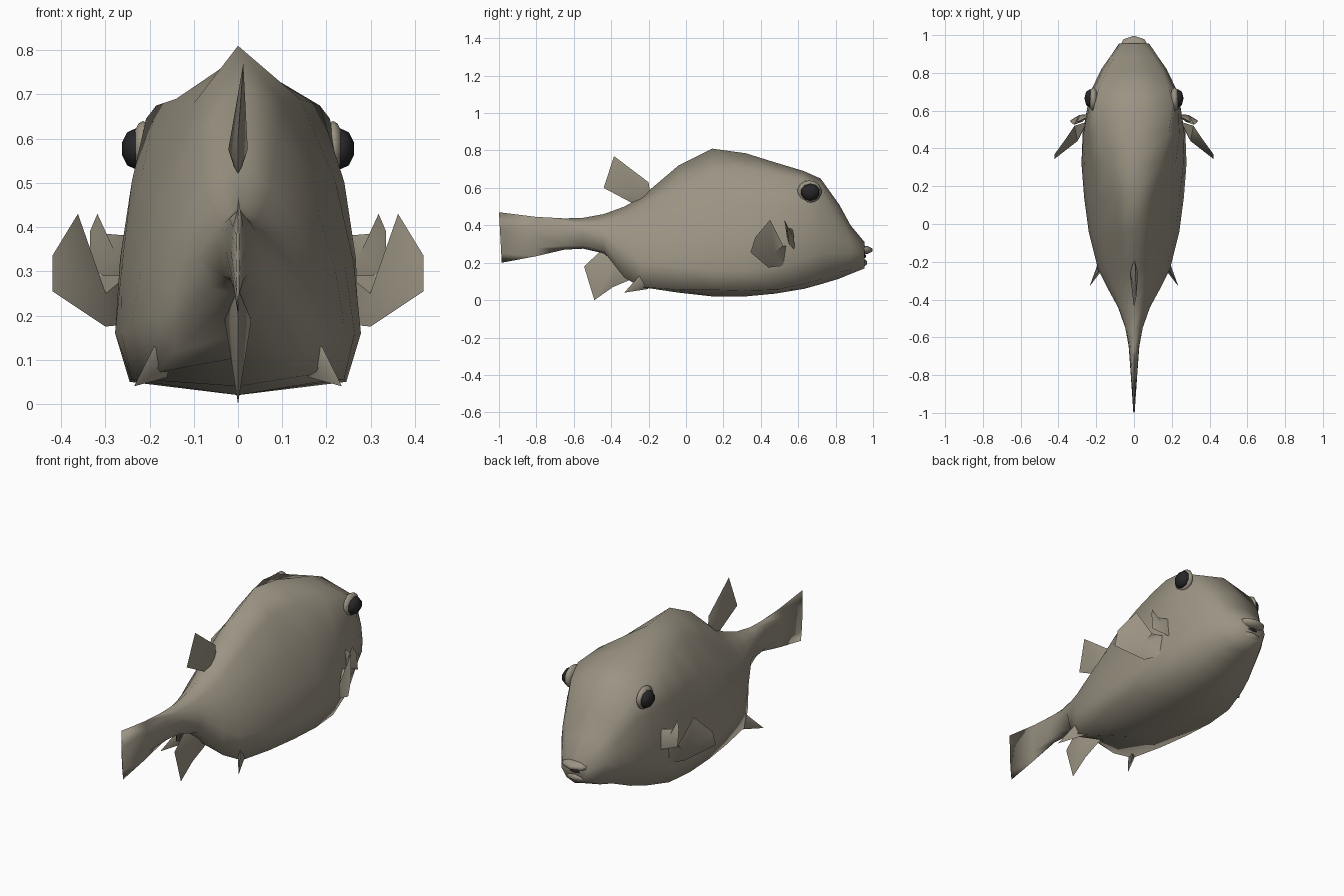
import bpy, bmesh
from mathutils import Vector

if "Cube" in bpy.data.objects:
    bpy.data.objects.remove(bpy.data.objects["Cube"])


def material(name, rgb):
    m = bpy.data.materials.new(name)
    m.diffuse_color = (*rgb, 1)
    m.use_nodes = True
    m.node_tree.nodes["Principled BSDF"].inputs["Base Color"].default_value = m.diffuse_color
    return m


SKIN = material("tan skin", (0.33, 0.295, 0.23))
DARK = material("eye black", (0.02, 0.02, 0.022))


def finish(name, bm, mat, mirror=False, angle=None):
    bmesh.ops.recalc_face_normals(bm, faces=bm.faces)
    mesh = bpy.data.meshes.new(name)
    bm.to_mesh(mesh)
    bm.free()
    mesh.materials.append(mat)
    for p in mesh.polygons:
        p.use_smooth = True
    ob = bpy.data.objects.new(name, mesh)
    bpy.context.collection.objects.link(ob)
    if mirror:
        ob.modifiers.new("mirror", 'MIRROR').use_mirror_merge = False
    if angle:
        bpy.context.view_layer.objects.active = ob
        ob.select_set(True)
        bpy.ops.object.shade_smooth_by_angle(angle=angle)
        ob.select_set(False)
    return ob


def fin(name, outline, hub, offset, mirror=False):
    """Thin tapered fin: an outline fanned to a thick hub on both sides."""
    bm = bmesh.new()
    rim = [bm.verts.new(p) for p in outline]
    for s in (1, -1):
        h = bm.verts.new(Vector(hub) + Vector(offset) * s)
        for i, v in enumerate(rim):
            bm.faces.new((v, rim[(i + 1) % len(rim)], h))
    return finish(name, bm, SKIN, mirror, 1.0)


def ball(name, centre, size, mat, mirror=False, seg=10, rings=7):
    bm = bmesh.new()
    bmesh.ops.create_uvsphere(bm, u_segments=seg, v_segments=rings, radius=1)
    for v in bm.verts:
        v.co = Vector(a * b + c for a, b, c in zip(v.co, size, centre))
    return finish(name, bm, mat, mirror)


# Body and tail: cross-sections from tail tip to snout
# y, top z, shoulder x, shoulder z, widest x, widest z, keel x, keel z, belly z
STATIONS = [
    (-1.00, .47, .003, .38, .004, .30, .003, .25, .20),
    (-0.80, .445, .012, .40, .017, .35, .012, .28, .235),
    (-0.65, .437, .02, .42, .028, .35, .02, .29, .27),
    (-0.55, .44, .03, .41, .046, .36, .035, .29, .275),
    (-0.44, .46, .045, .42, .085, .33, .06, .26, .25),
    (-0.33, .50, .06, .45, .145, .25, .14, .12, .155),
    (-0.24, .55, .075, .49, .190, .20, .19, .07, .105),
    (-0.04, .72, .09, .61, .240, .18, .215, .055, .04),
    (0.14, .81, .10, .68, .264, .16, .24, .055, .02),
    (0.32, .785, .14, .69, .278, .16, .245, .05, .02),
    (0.48, .735, .185, .675, .272, .18, .235, .055, .035),
    (0.63, .69, .208, .645, .240, .22, .20, .085, .06),
    (0.72, .65, .185, .60, .217, .25, .17, .11, .085),
    (0.82, .51, .145, .47, .170, .25, .13, .15, .115),
    (0.88, .40, .105, .37, .130, .25, .10, .16, .14),
    (0.955, .31, .045, .295, .080, .235, .05, .19, .17),
]
bm = bmesh.new()
loops = []
for y, zt, sx, sz, wx, wz, kx, kz, zb in STATIONS:
    mid = [((sx + (wx - sx) * t ** .65) * 1.05, sz + (wz - sz) * t)
           for t in (.35, .7)]
    half = [(sx, sz), *mid, (wx, wz), (kx, kz)]
    ring = [(0, zt), *half, (0, zb)] + [(-x, z) for x, z in reversed(half)]
    lean = .055 if y == -1 else 0           # slanted tail edge
    loops.append([bm.verts.new((x, y + (zt - z) * lean, z)) for x, z in ring])
for a, b in zip(loops, loops[1:]):
    for i in range(len(a)):
        j = (i + 1) % len(a)
        bm.faces.new((a[i], a[j], b[j], b[i]))
bm.faces.new(loops[0])
bm.faces.new(loops[-1])
finish("body", bm, SKIN, angle=1.6)

# Fins on the centre line
fin("dorsal_fin",
    [(0, -.44, .60), (.012, -.385, .77), (.006, -.2, .63), (0, -.19, .56),
     (0, -.24, .51), (0, -.29, .52)],
    (0, -.26, .575), (.022, 0, 0))
fin("anal_fin",
    [(0, -.545, .18), (0, -.49, 0), (0, -.39, .07), (0, -.27, .12),
     (0, -.32, .22), (0, -.46, .26)],
    (0, -.38, .19), (.03, 0, 0))

# Paired fins, gill flaps and rear spikes
fin("pectoral_fin",
    [(.25, .53, .18), (.30, .44, .175), (.42, .345, .255), (.42, .37, .335),
     (.362, .45, .43), (.315, .52, .29), (.25, .54, .29)],
    (.315, .455, .25), (.016, .016, 0), True)
fin("gill_flap",
    [(.24, .58, .27), (.335, .55, .30), (.335, .54, .39), (.318, .525, .43),
     (.30, .54, .385), (.24, .57, .38)],
    (.28, .56, .33), (.008, .018, 0), True)
fin("rear_spike",
    [(.16, -.20, .06), (.235, -.33, .04), (.19, -.25, .13), (.15, -.24, .12)],
    (.18, -.23, .09), (.015, .01, -.01), True)

# Eyes set in low raised sockets
ball("eye_socket", (.215, .66, .58), (.025, .065, .06), SKIN, True)
ball("eye", (.232, .665, .577), (.032, .052, .046), DARK, True, 8, 5)

# Mouth: two flattened lips, pointed in plan, with a dark gap between
ball("upper_lip", (0, .93, .268), (.085, .07, .026), SKIN, seg=8, rings=5)
ball("lower_lip", (0, .915, .200), (.08, .055, .03), SKIN, seg=8, rings=5)
ball("mouth_opening", (0, .92, .235), (.07, .045, .018), DARK, seg=8, rings=5)
